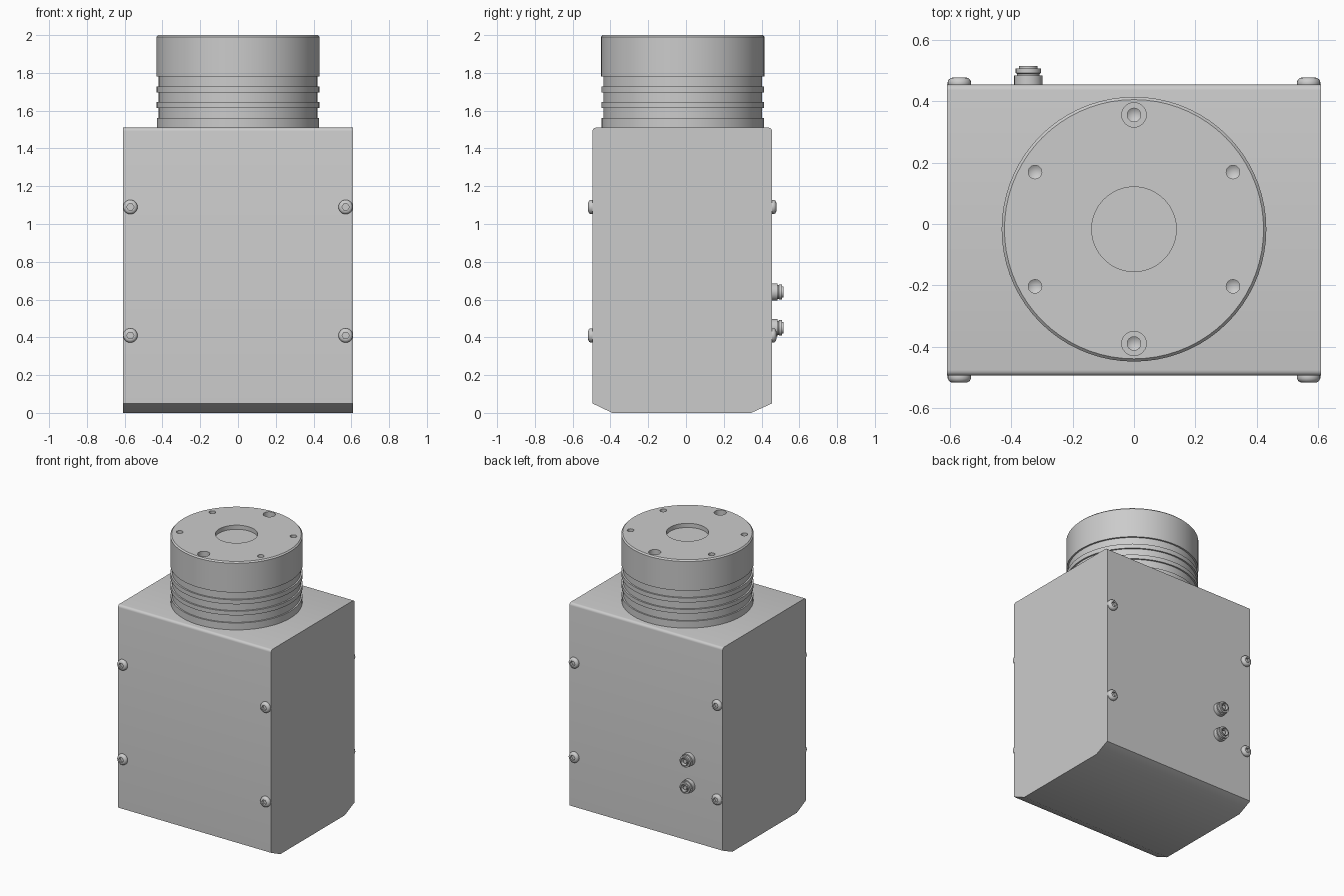
import bpy, bmesh
from math import pi, sin, cos, radians
from mathutils import Vector, Matrix

if "Cube" in bpy.data.objects:
    bpy.data.objects.remove(bpy.data.objects["Cube"])

CY = -0.017           # y of the turret axis
FRONT, BACK = -0.495, 0.455


def finish(bm, name):
    bmesh.ops.recalc_face_normals(bm, faces=bm.faces)
    mesh = bpy.data.meshes.new(name)
    bm.to_mesh(mesh)
    bm.free()
    ob = bpy.data.objects.new(name, mesh)
    bpy.context.collection.objects.link(ob)
    return ob


def activate(ob):
    bpy.ops.object.select_all(action='DESELECT')
    ob.select_set(True)
    bpy.context.view_layer.objects.active = ob


def smooth(ob):
    activate(ob)
    bpy.ops.object.shade_smooth_by_angle(angle=radians(30))


def lathe(name, profile, steps=32):
    """Revolve (radius, height) points around z."""
    bm = bmesh.new()
    vs = [bm.verts.new((r, 0, z)) for r, z in profile]
    es = [bm.edges.new(p) for p in zip(vs, vs[1:])]
    bmesh.ops.spin(bm, geom=vs + es, cent=(0, 0, 0), axis=(0, 0, 1),
                   angle=2 * pi, steps=steps)
    bmesh.ops.remove_doubles(bm, verts=bm.verts, dist=1e-5)
    return finish(bm, name)


def cut(ob, cutter):
    cutter.hide_render = True
    mod = ob.modifiers.new("cut", 'BOOLEAN')
    mod.operation = 'DIFFERENCE'
    mod.solver = 'EXACT'
    mod.object = cutter
    activate(ob)
    bpy.ops.object.modifier_apply(modifier=mod.name)
    bpy.data.objects.remove(cutter)


# Housing: side profile with rounded top edges and chamfered bottom edges
R = 0.018
arc = [radians(a) for a in (0, 22.5, 45, 67.5, 90)]
outline = [(-0.39, 0), (0.345, 0), (BACK, 0.05)]
outline += [(BACK - R + R * cos(a), 1.51 - R + R * sin(a)) for a in arc]
outline += [(FRONT + R - R * sin(a), 1.51 - R + R * cos(a)) for a in arc]
outline += [(FRONT, 0.05)]
bm = bmesh.new()
side = bm.faces.new([bm.verts.new((-0.61, y, z)) for y, z in outline])
ext = bmesh.ops.extrude_face_region(bm, geom=[side])
bmesh.ops.translate(bm, vec=(1.22, 0, 0),
                    verts=[v for v in ext["geom"] if isinstance(v, bmesh.types.BMVert)])
smooth(finish(bm, "housing"))

# Turret: grooved cylinder with a shallow centre recess
turret = lathe("turret", [
    (0, 1.49), (0.43, 1.49), (0.43, 1.56), (0.42, 1.56), (0.42, 1.615),
    (0.431, 1.615), (0.431, 1.645), (0.42, 1.645), (0.42, 1.695),
    (0.431, 1.695), (0.431, 1.727), (0.42, 1.727), (0.42, 1.78),
    (0.432, 1.78), (0.432, 1.991), (0.423, 2.0),
    (0.138, 2.0), (0.138, 1.97), (0, 1.97)], 72)
turret.location.y = CY

# Turret holes: two counterbored, four plain, all with conical bottoms
for i in range(6):
    a = radians(30 + 60 * i)
    hole = [(0, 1.90), (0.022, 1.915), (0.022, 2.05), (0, 2.05)]
    if i in (1, 4):
        hole[2:] = [(0.022, 1.96), (0.04, 1.96), (0.04, 2.05), (0, 2.05)]
    cutter = lathe("hole_cutter", hole, 24)
    cutter.location = (0.373 * cos(a), CY + 0.373 * sin(a), 0)
    bpy.context.view_layer.update()
    cut(turret, cutter)
smooth(turret)


def place(mesh, name, loc, back):
    ob = bpy.data.objects.new(name, mesh)
    bpy.context.collection.objects.link(ob)
    ob.location = loc
    ob.rotation_euler.x = -pi / 2 if back else pi / 2


# Cover screws: domed heads with hex sockets, on front and back
head = lathe("screw_head", [(0, -0.01), (0.034, -0.01), (0.038, 0.0), (0.038, 0.009),
                            (0.035, 0.016), (0.029, 0.021), (0.022, 0.023), (0, 0.023)], 24)
cut(head, lathe("socket_cutter", [(0, 0.006), (0.019, 0.006), (0.019, 0.05), (0, 0.05)], 6))
smooth(head)
for y, back in ((FRONT, False), (BACK, True)):
    for x in (-0.57, 0.57):
        for z in (0.41, 1.09):
            place(head.data, "cover_screw", (x, y, z), back)
bpy.data.objects.remove(head)

# Round cable connectors on the back: stepped barrel, open end, inner core
plug = lathe("connector", [(0, -0.01), (0.046, -0.01), (0.046, 0.03), (0.037, 0.03),
                           (0.037, 0.035), (0.041, 0.038), (0.041, 0.052), (0.03, 0.052),
                           (0.03, 0.061), (0.024, 0.061), (0.024, 0.025), (0.014, 0.025),
                           (0.014, 0.05), (0, 0.05)], 32)
smooth(plug)
for z in (0.64, 0.45):
    place(plug.data, "cable_connector", (-0.345, BACK, z), True)
bpy.data.objects.remove(plug)
